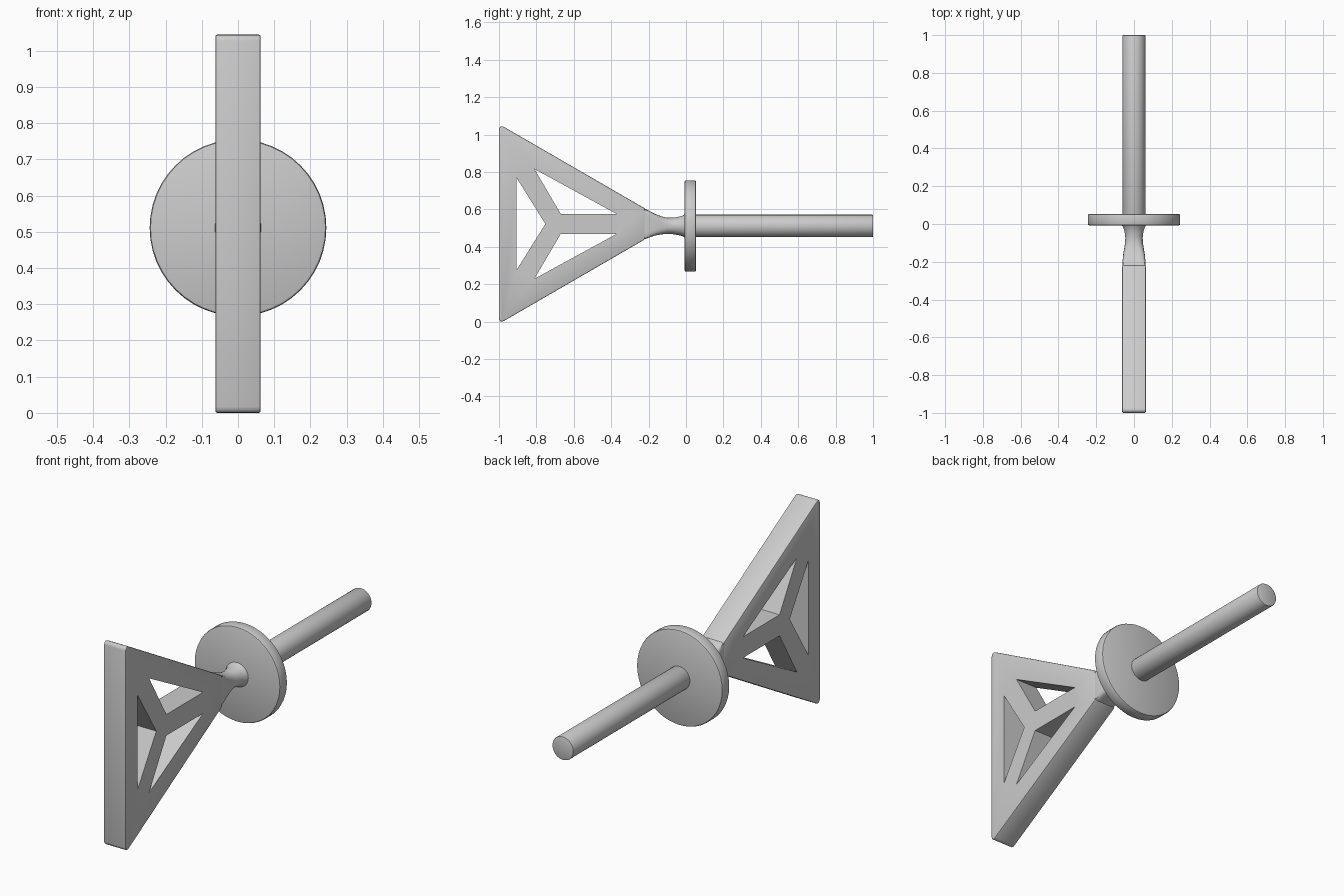
import bpy, bmesh
from math import cos, sin, pi, radians

if "Cube" in bpy.data.objects:
    bpy.data.objects.remove(bpy.data.objects["Cube"])

ZF, ZR = 0.522, 0.511   # centre heights of frame and of rod


def make(name, bm):
    bmesh.ops.recalc_face_normals(bm, faces=bm.faces)
    me = bpy.data.meshes.new(name)
    bm.to_mesh(me)
    bm.free()
    ob = bpy.data.objects.new(name, me)
    bpy.context.collection.objects.link(ob)
    return ob


def activate(ob):
    bpy.ops.object.select_all(action='DESELECT')
    ob.select_set(True)
    bpy.context.view_layer.objects.active = ob


def smooth(ob):
    activate(ob)
    bpy.ops.object.shade_smooth_by_angle(angle=radians(35))


def prism(bm, pts, half):
    """Extrude a (y, z) polygon across x."""
    f = bm.faces.new([bm.verts.new((-half, y, z)) for y, z in pts])
    ext = bmesh.ops.extrude_face_region(bm, geom=[f])['geom']
    bmesh.ops.translate(bm, vec=(2 * half, 0, 0),
                        verts=[v for v in ext if isinstance(v, bmesh.types.BMVert)])


def loft(name, rings, n=48):
    """Skin superellipse rings (y, rx, rz, exponent, zc) along y."""
    bm = bmesh.new()
    loops = []
    for y, rx, rz, e, zc in rings:
        loop = []
        for i in range(n):
            c, s = cos(2 * pi * i / n), sin(2 * pi * i / n)
            r = (abs(c) ** e + abs(s) ** e) ** (-1 / e)
            loop.append(bm.verts.new((rx * r * c, y, zc + rz * r * s)))
        loops.append(loop)
    for a, b in zip(loops, loops[1:]):
        for i in range(n):
            j = (i + 1) % n
            bm.faces.new((a[i], a[j], b[j], b[i]))
    bm.faces.new(loops[0])
    bm.faces.new(loops[-1])
    ob = make(name, bm)
    smooth(ob)
    return ob


# Triangular frame with rounded outer corners
half_outline = [(-1, 0.505), (-0.997, 0.515), (-0.99, 0.521), (-0.982, 0.522),
                (-0.972, 0.518), (-0.22, 0.083)]
outline = [(y, ZF + h) for y, h in half_outline]
outline += [(y, ZF - h) for y, h in reversed(half_outline)]
bm = bmesh.new()
prism(bm, outline, 0.0625)
frame = make("triangle_frame", bm)
bev = frame.modifiers.new("edge", 'BEVEL')
bev.width, bev.segments, bev.limit_method, bev.angle_limit = 0.005, 2, 'ANGLE', radians(50)

# Three openings that leave the Y-shaped spokes
bm = bmesh.new()
prism(bm, [(-0.905, ZF + 0.245), (-0.905, ZF - 0.245), (-0.752, ZF)], 0.2)
for s in (1, -1):
    prism(bm, [(-0.81, ZF + s * 0.293), (-0.67, ZF + s * 0.054), (-0.372, ZF + s * 0.054)], 0.2)
cutter = make("opening_cutter", bm)
cutter.hide_render = True
cut = frame.modifiers.new("openings", 'BOOLEAN')
cut.object, cut.operation, cut.solver = cutter, 'DIFFERENCE', 'EXACT'
activate(frame)
for m in ("edge", "openings"):
    bpy.ops.object.modifier_apply(modifier=m)
bpy.data.objects.remove(cutter)
smooth(frame)

# Neck blending the frame tip into the round collar
loft("neck", [(-0.235, 0.061, 0.085, 14, ZF), (-0.215, 0.061, 0.080, 12, ZF),
              (-0.19, 0.060, 0.068, 8, 0.520), (-0.16, 0.057, 0.056, 5, 0.517),
              (-0.13, 0.052, 0.048, 3.5, 0.514), (-0.10, 0.047, 0.043, 2.5, 0.512),
              (-0.07, 0.046, 0.044, 2, ZR), (-0.04, 0.050, 0.049, 2, ZR),
              (-0.018, 0.057, 0.055, 2, ZR), (-0.008, 0.064, 0.062, 2, ZR),
              (0.0, 0.066, 0.064, 2, ZR)])


# Disc and rod with softened rims
def turned(name, y0, y1, r, b):
    rings = [(y0, r - b), (y0 + b * 0.3, r - b * 0.3), (y0 + b, r),
             (y1 - b, r), (y1 - b * 0.3, r - b * 0.3), (y1, r - b)]
    loft(name, [(y, q, q, 2, ZR) for y, q in rings])


turned("guard_disc", -0.008, 0.054, 0.244, 0.008)
turned("rod", 0.04, 1.0, 0.06, 0.004)
